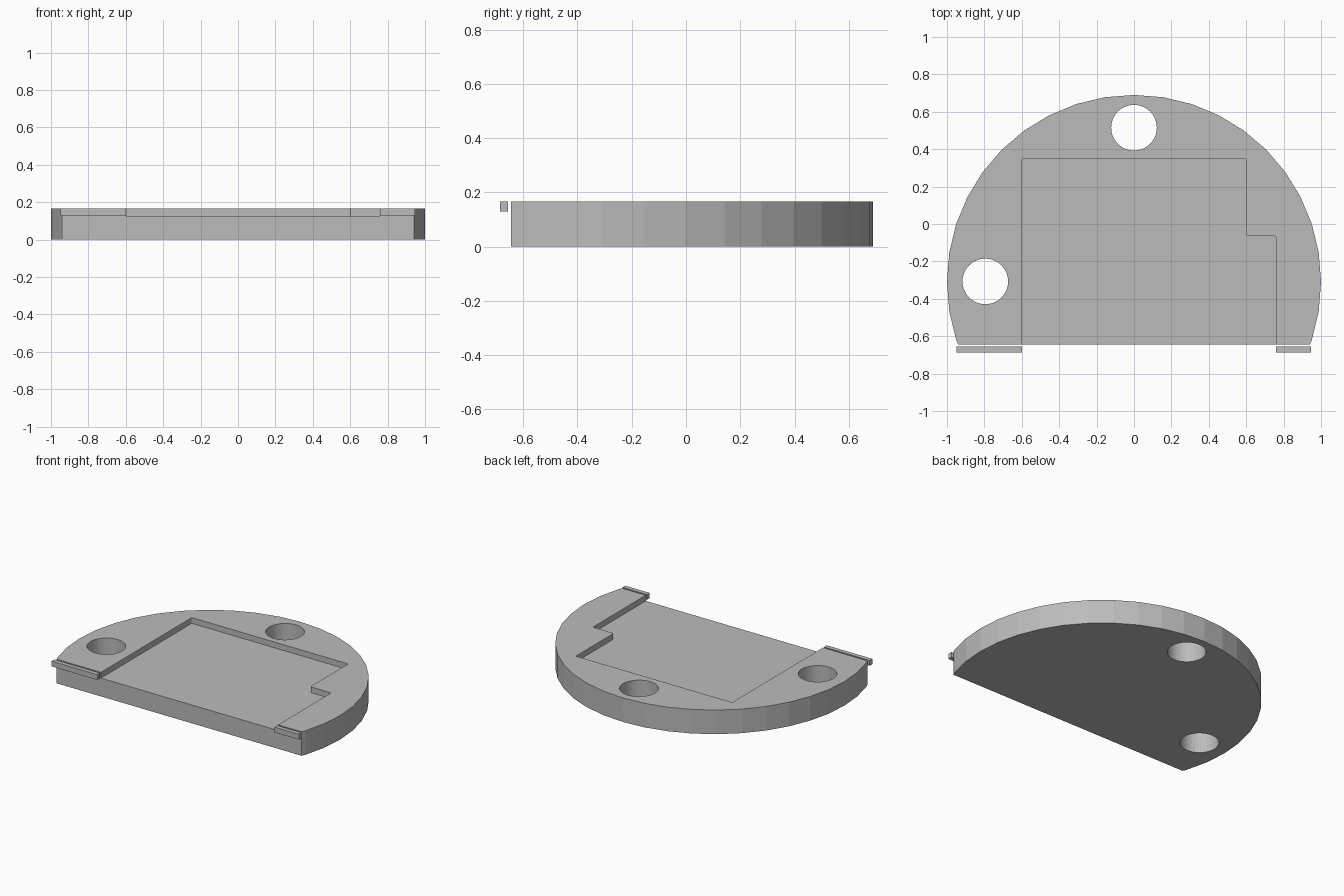
import bpy
import bmesh
from math import cos, sin, tau

cube = bpy.data.objects.get("Cube")
if cube:
    bpy.data.objects.remove(cube)

TOP, FLOOR, FRONT = 0.167, 0.127, -0.645

grey = bpy.data.materials.new("plain grey")
grey.use_nodes = True
colour = (0.5, 0.5, 0.5, 1)
grey.diffuse_color = colour
grey.node_tree.nodes["Principled BSDF"].inputs["Base Color"].default_value = colour


def circle(x, y, radius, count=40):
    return [(x + radius * cos(tau * i / count), y + radius * sin(tau * i / count))
            for i in range(count)]


def prism(name, outline, low, high, rounding=0):
    """Extrude a flat outline upward, optionally rounding its upright edges."""
    bm = bmesh.new()
    base = bm.faces.new([bm.verts.new((x, y, low)) for x, y in outline])
    raised = bmesh.ops.extrude_face_region(bm, geom=[base])["geom"]
    for v in raised:
        if isinstance(v, bmesh.types.BMVert):
            v.co.z = high
    if rounding:
        upright = [e for e in bm.edges if abs(e.verts[0].co.z - e.verts[1].co.z) > 0.01]
        bmesh.ops.bevel(bm, geom=upright, offset=rounding, segments=3,
                        profile=0.5, affect='EDGES')
    bmesh.ops.recalc_face_normals(bm, faces=bm.faces)
    mesh = bpy.data.meshes.new(name)
    bm.to_mesh(mesh)
    bm.free()
    mesh.materials.append(grey)
    obj = bpy.data.objects.new(name, mesh)
    bpy.context.collection.objects.link(obj)
    return obj


def box(x0, x1, y0, y1):
    return [(x0, y0), (x1, y0), (x1, y1), (x0, y1)]


def cut(target, cutter):
    cutter.hide_render = True
    mod = target.modifiers.new(cutter.name, 'BOOLEAN')
    mod.operation = 'DIFFERENCE'
    mod.solver = 'EXACT'
    mod.object = cutter
    bpy.context.view_layer.objects.active = target
    bpy.ops.object.modifier_apply(modifier=mod.name)
    bpy.data.objects.remove(cutter)


# Round plate with a straight front
plate = prism("base_plate", circle(0, -0.31, 1), 0, TOP)
cut(plate, prism("front_trim", box(-2, 2, -2, FRONT), -1, 1))

# Stepped shallow pocket, open at the front
pocket = [(-0.6, -0.9), (0.76, -0.9), (0.76, -0.065), (0.6, -0.065),
          (0.6, 0.35), (-0.6, 0.35)]
cut(plate, prism("pocket", pocket, FLOOR, 1, rounding=0.01))

# Through holes
for x, y in ((0, 0.515), (-0.795, -0.307)):
    cut(plate, prism("hole", circle(x, y, 0.122), -1, 1))

# Thin bars just in front of the raised rim
for name, x0, x1 in (("right_bar", -0.95, -0.6), ("left_bar", 0.76, 0.947)):
    prism(name, box(x0, x1, -0.686, -0.656), 0.13, TOP)
